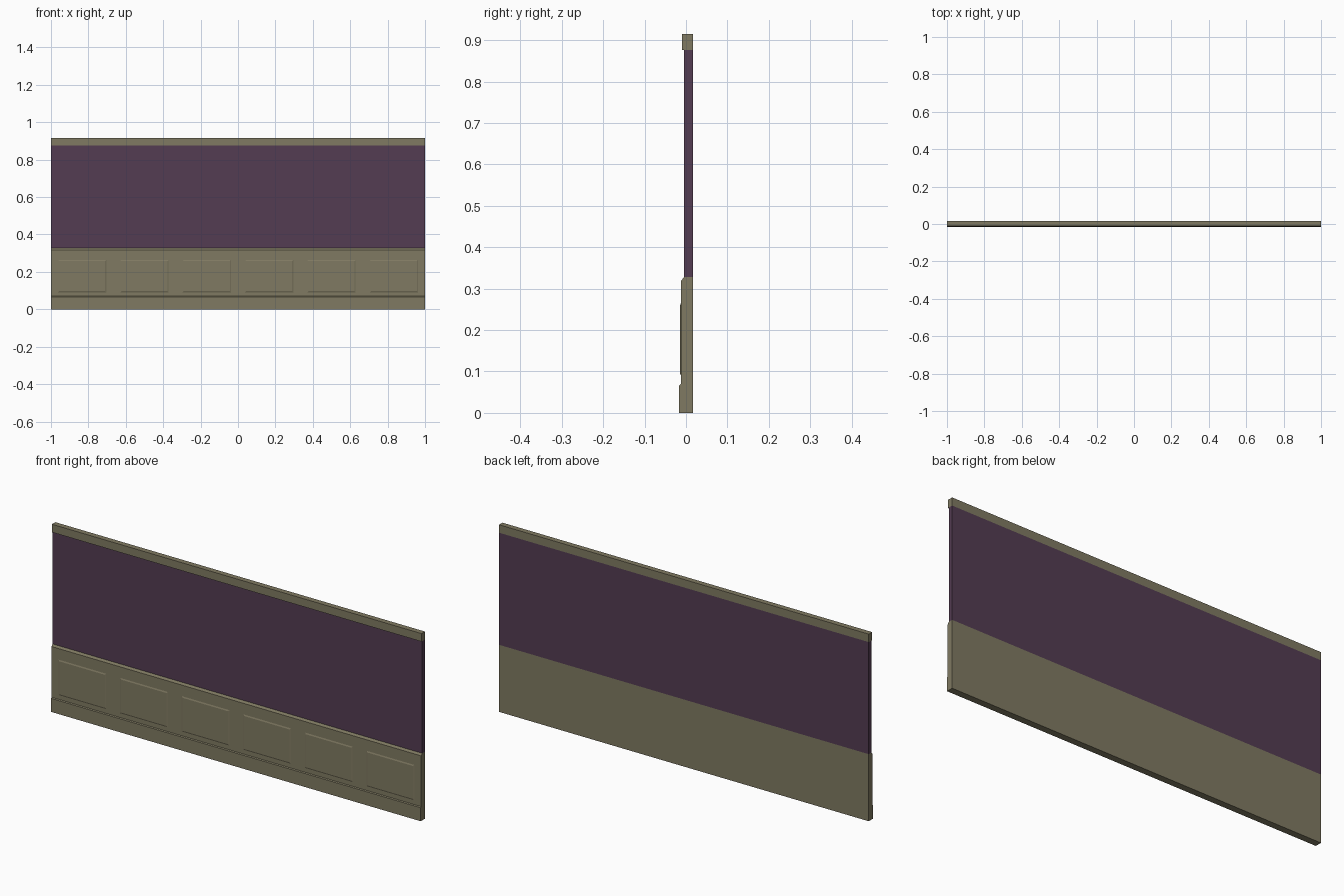
import bpy, bmesh

if "Cube" in bpy.data.objects:
    bpy.data.objects.remove(bpy.data.objects["Cube"])


def material(name, rgb):
    m = bpy.data.materials.new(name)
    m.diffuse_color = (*rgb, 1)
    m.use_nodes = True
    m.node_tree.nodes["Principled BSDF"].inputs["Base Color"].default_value = m.diffuse_color
    return m


OLIVE = material("olive paint", (0.216, 0.195, 0.122))
PURPLE = material("purple paint", (0.087, 0.045, 0.084))
BACK = 0.0165


def finish(bm, name, mat):
    me = bpy.data.meshes.new(name)
    bmesh.ops.recalc_face_normals(bm, faces=bm.faces)
    bm.to_mesh(me)
    bm.free()
    me.materials.append(mat)
    ob = bpy.data.objects.new(name, me)
    bpy.context.collection.objects.link(ob)
    return ob


def extrude_profile(name, profile, mat):
    """Sweep a (y, z) profile along the full wall length."""
    bm = bmesh.new()
    face = bm.faces.new([bm.verts.new((-1, y, z)) for y, z in profile])
    geom = bmesh.ops.extrude_face_region(bm, geom=[face], use_keep_orig=True)["geom"]
    bmesh.ops.translate(bm, vec=(2, 0, 0),
                        verts=[g for g in geom if isinstance(g, bmesh.types.BMVert)])
    return finish(bm, name, mat)


# Lower wainscot with stepped baseboard and sloped top lip
extrude_profile("wainscot", [(BACK, 0), (-BACK, 0), (-BACK, 0.066), (-0.0125, 0.07),
                             (-0.0125, 0.318), (-0.005, 0.328), (BACK, 0.328)], OLIVE)

# Upper painted wall
extrude_profile("upper_wall", [(BACK, 0.328), (-0.005, 0.328),
                               (-0.005, 0.876), (BACK, 0.876)], PURPLE)

# Top rail
extrude_profile("top_rail", [(BACK, 0.876), (-0.010, 0.876),
                             (-0.010, 0.915), (BACK, 0.915)], OLIVE)


# Six raised panels with sloped edges
def raised_panel(name, cx):
    bm = bmesh.new()
    rings = []
    for y, inset in ((-0.0125, 0), (-0.0150, 0.006)):
        w, z0, z1 = 0.129 - inset, 0.091 + inset, 0.264 - inset
        rings.append([bm.verts.new(p) for p in ((cx - w, y, z0), (cx + w, y, z0),
                                                (cx + w, y, z1), (cx - w, y, z1))])
    outer, inner = rings
    bm.faces.new(inner)
    for i in range(4):
        j = (i + 1) % 4
        bm.faces.new((outer[i], outer[j], inner[j], inner[i]))
    finish(bm, name, OLIVE)


for i in range(6):
    raised_panel(f"raised_panel_{i + 1}", (i - 2.5) / 3)
